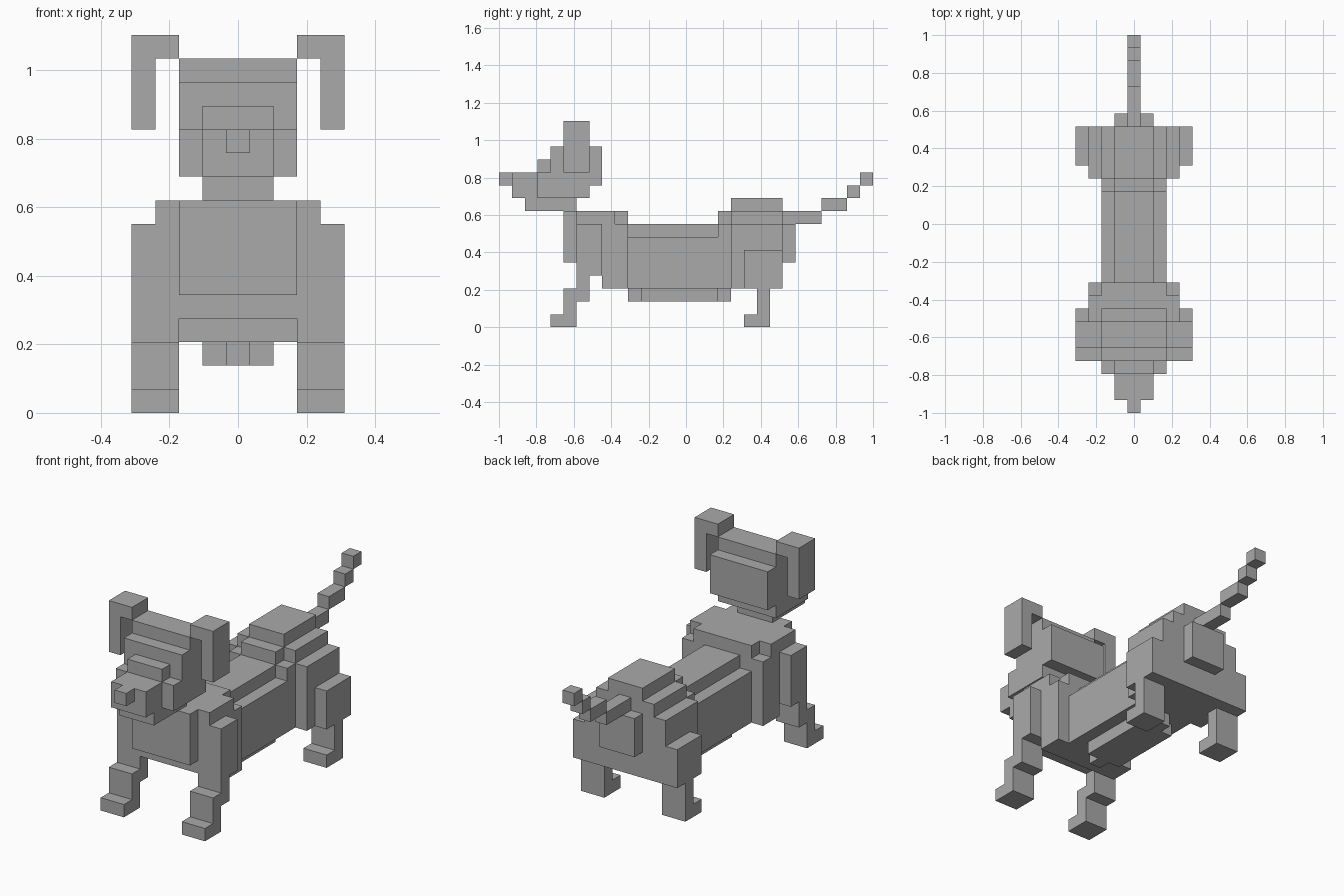
import bpy
import bmesh
from mathutils import Matrix, Vector

UNIT = 2 / 29      # size of one block
MIDDLE = 14.5      # block row that lies on y = 0

old = bpy.data.objects.get("Cube")
if old:
    bpy.data.objects.remove(old, do_unlink=True)

grey = bpy.data.materials.new("plain_grey")
grey.use_nodes = True
colour = (0.4, 0.4, 0.4, 1)
grey.diffuse_color = colour
grey.node_tree.nodes["Principled BSDF"].inputs["Base Color"].default_value = colour


def add_box(bm, x, y, z):
    """Add a box from its block ranges along each axis."""
    size = Vector((x[1] - x[0], y[1] - y[0], z[1] - z[0]))
    centre = Vector((sum(x) / 2, sum(y) / 2 - MIDDLE, sum(z) / 2))
    matrix = Matrix.Translation(centre * UNIT) @ Matrix.Diagonal((*(size * UNIT), 1))
    bmesh.ops.create_cube(bm, size=1, matrix=matrix)


def finish(name, bm):
    mesh = bpy.data.meshes.new(name)
    bm.to_mesh(mesh)
    bm.free()
    mesh.materials.append(grey)
    obj = bpy.data.objects.new(name, mesh)
    bpy.context.collection.objects.link(obj)


def centred(name, boxes):
    """Part on the centre line: (half width, y range, z range) per box."""
    bm = bmesh.new()
    for half, y, z in boxes:
        add_box(bm, (-half, half), y, z)
    finish(name, bm)


def paired(name, boxes):
    """Part repeated on both sides: (x range, y range, z range) per box."""
    for side, sign in (("left", 1), ("right", -1)):
        bm = bmesh.new()
        for x, y, z in boxes:
            add_box(bm, sorted(sign * v for v in x), y, z)
        finish(side + "_" + name, bm)


# Head
centred("head", [(2.5, (4, 8), (11, 14)), (2.5, (3, 7), (10, 11)),
                 (2.5, (3, 4), (11, 12)), (2.5, (5, 7), (14, 15))])
centred("brow", [(1.5, (3, 4), (12, 13))])
centred("snout", [(1.5, (1, 3), (10, 12))])
centred("nose", [(0.5, (0, 1), (11, 12))])
centred("jaw_and_neck", [(1.5, (2, 6), (9, 10))])
paired("ear", [((2.5, 4.5), (5, 7), (15, 16)), ((3.5, 4.5), (5, 7), (12, 15))])

# Body
centred("chest", [(2.5, (5, 6), (5, 9))])
centred("shoulders", [(3.5, (6, 8), (4, 9)), (3.5, (8, 9), (3, 9)),
                      (3.5, (9, 10), (3, 8)), (2.5, (9, 10), (8, 9))])
centred("torso", [(2.5, (10, 17), (3, 7)), (1.5, (10, 17), (7, 8))])
centred("belly", [(1.5, (11, 17), (2, 3)), (0.5, (10, 11), (2, 3)),
                  (0.5, (17, 18), (2, 3))])
centred("hips", [(2.5, (17, 18), (3, 8)), (1.5, (17, 18), (8, 9)),
                 (3.5, (18, 22), (3, 8)), (2.5, (18, 22), (8, 9)),
                 (1.5, (18, 22), (9, 10))])
centred("rump", [(1.5, (22, 23), (5, 8))])

# Tail, rising in steps
centred("tail", [(0.5, (22, 25), (8, 9)), (0.5, (25, 27), (9, 10)),
                 (0.5, (27, 28), (10, 11)), (0.5, (28, 29), (11, 12))])

# Legs
leg = (2.5, 4.5)
paired("front_leg", [(leg, (6, 8), (4, 8)), (leg, (6, 7), (3, 4)),
                     (leg, (5, 7), (2, 3)), (leg, (5, 6), (1, 2))])
paired("front_foot", [(leg, (4, 6), (0, 1))])
paired("back_leg", [(leg, (19, 22), (3, 6)), (leg, (20, 21), (1, 3))])
paired("back_foot", [(leg, (19, 21), (0, 1))])
